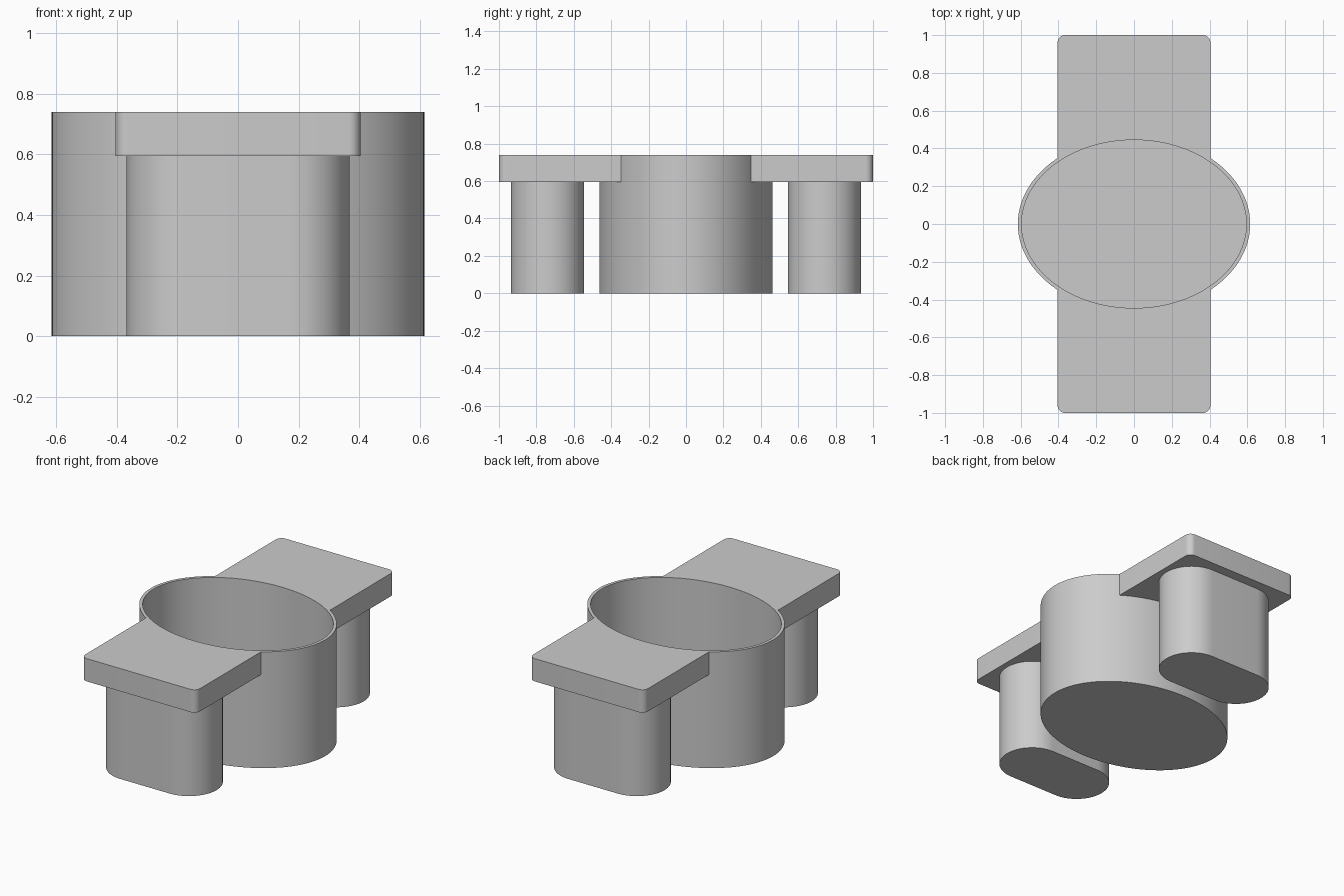
import bpy, bmesh
from math import sin, cos, pi, acos, radians

cube = bpy.data.objects.get("Cube")
if cube:
    bpy.data.objects.remove(cube, do_unlink=True)

grey = bpy.data.materials.new("light grey")
grey.use_nodes = True
colour = (0.6, 0.6, 0.6, 1)
grey.diffuse_color = colour
grey.node_tree.nodes["Principled BSDF"].inputs["Base Color"].default_value = colour

TOP = 0.74
SHELF_BOTTOM = 0.595
RX, RY = 0.615, 0.463      # tub outside
IN_X, IN_Y = 0.595, 0.445  # tub inside
FLOOR = 0.02
HALF_W = 0.405             # shelf half width
SINK = 0.003


def arc(cx, cy, rx, ry, start, end, steps):
    """Points along an elliptical arc, both ends included."""
    return [(cx + rx * cos(start + (end - start) * i / steps),
             cy + ry * sin(start + (end - start) * i / steps))
            for i in range(steps + 1)]


def finish(name, bm):
    bmesh.ops.recalc_face_normals(bm, faces=bm.faces)
    mesh = bpy.data.meshes.new(name)
    bm.to_mesh(mesh)
    bm.free()
    mesh.materials.append(grey)
    obj = bpy.data.objects.new(name, mesh)
    bpy.context.collection.objects.link(obj)
    bpy.ops.object.select_all(action="DESELECT")
    obj.select_set(True)
    bpy.context.view_layer.objects.active = obj
    bpy.ops.object.shade_smooth_by_angle(angle=radians(35))
    return obj


def ring(bm, outline, z):
    return [bm.verts.new((x, y, z)) for x, y in outline]


def bridge(bm, a, b):
    for i in range(len(a)):
        j = (i + 1) % len(a)
        bm.faces.new((a[i], a[j], b[j], b[i]))


def prism(name, outline, z0, z1):
    bm = bmesh.new()
    low, high = ring(bm, outline, z0), ring(bm, outline, z1)
    bridge(bm, low, high)
    bm.faces.new(low)
    bm.faces.new(high)
    return finish(name, bm)


# Oval tub: thin wall, closed floor
outer = arc(0, 0, RX, RY, 0, 2 * pi, 128)[:-1]
inner = arc(0, 0, IN_X, IN_Y, 0, 2 * pi, 128)[:-1]
bm = bmesh.new()
rings = [ring(bm, outer, 0), ring(bm, outer, TOP),
         ring(bm, inner, TOP), ring(bm, inner, FLOOR)]
for a, b in zip(rings, rings[1:]):
    bridge(bm, a, b)
bm.faces.new(rings[0])
bm.faces.new(rings[-1])
finish("oval_tub", bm)

# Shelf outline: curved against the tub, rounded at the outer corners
R = 0.04
angle = acos(HALF_W / (RX - SINK))
shelf = arc(0, 0, RX - SINK, RY - SINK, pi - angle, angle, 48)
shelf += arc(HALF_W - R, 1 - R, R, R, 0, pi / 2, 8)
shelf += arc(R - HALF_W, 1 - R, R, R, pi / 2, pi, 8)

# Leg outline: straight sides with half-round ends
LEG_R, LEG_X, LEG_Y = 0.195, 0.173, 0.74
leg = arc(LEG_X, LEG_Y, LEG_R, LEG_R, -pi / 2, pi / 2, 32)
leg += arc(-LEG_X, LEG_Y, LEG_R, LEG_R, pi / 2, 3 * pi / 2, 32)

for side, s in (("front", -1), ("back", 1)):
    prism(side + "_shelf", [(x, s * y) for x, y in shelf], SHELF_BOTTOM, TOP)
    prism(side + "_leg", [(x, s * y) for x, y in leg], 0, SHELF_BOTTOM)
